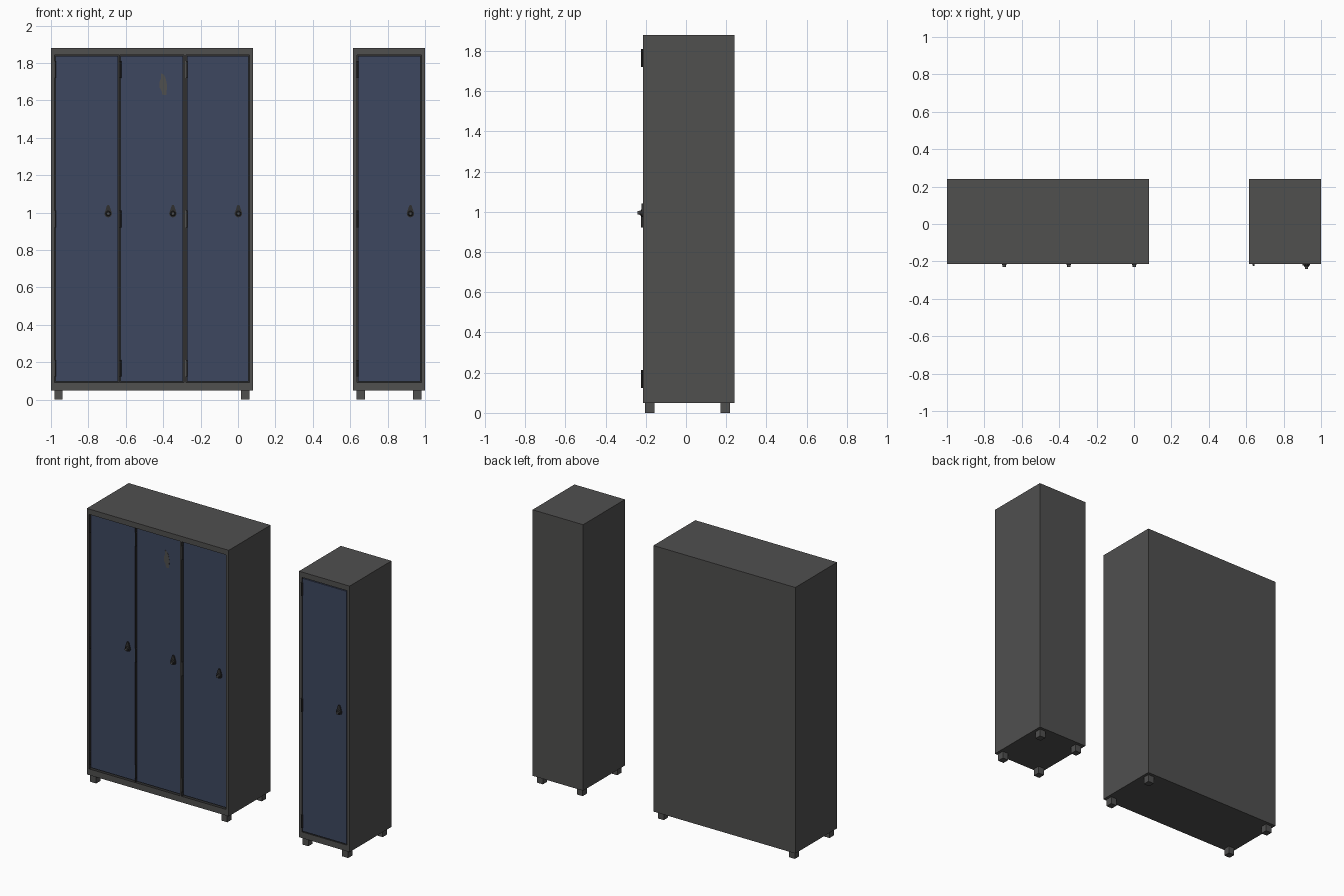
import bpy, bmesh, math
from mathutils import Matrix, Vector

if "Cube" in bpy.data.objects:
    bpy.data.objects.remove(bpy.data.objects["Cube"])


def material(name, rgb):
    m = bpy.data.materials.new(name)
    m.diffuse_color = (*rgb, 1)
    m.use_nodes = True
    m.node_tree.nodes["Principled BSDF"].inputs["Base Color"].default_value = m.diffuse_color
    return m


GREY = material("grey steel", (0.080, 0.079, 0.078))
BLUE = material("blue door paint", (0.048, 0.064, 0.116))
DARK = material("dark metal", (0.030, 0.030, 0.030))

FRONT, BACK = -0.215, 0.24
Z0, Z1 = 0.05, 1.88            # cabinet body
DZ0, DZ1 = 0.098, 1.837        # doors
GAP = 0.006


def finish(name, bm, *mats):
    bmesh.ops.recalc_face_normals(bm, faces=bm.faces[:])
    me = bpy.data.meshes.new(name)
    bm.to_mesh(me)
    bm.free()
    ob = bpy.data.objects.new(name, me)
    bpy.context.collection.objects.link(ob)
    for m in mats:
        me.materials.append(m)
    return ob


def box_mesh(x0, x1, y0, y1, z0, z1):
    bm = bmesh.new()
    mat = Matrix.Translation(((x0 + x1) / 2, (y0 + y1) / 2, (z0 + z1) / 2)) @ \
        Matrix.Diagonal((x1 - x0, y1 - y0, z1 - z0, 1))
    bmesh.ops.create_cube(bm, size=1, matrix=mat)
    return bm


def plate(name, points, y_back, y_front, mat):
    """Extrude an x-z outline along y."""
    bm = bmesh.new()
    face = bm.faces.new([bm.verts.new((x, y_back, z)) for x, z in points])
    ext = bmesh.ops.extrude_face_region(bm, geom=[face], use_keep_orig=True)
    verts = [g for g in ext["geom"] if isinstance(g, bmesh.types.BMVert)]
    bmesh.ops.translate(bm, verts=verts, vec=(0, y_front - y_back, 0))
    return finish(name, bm, mat)


def cylinder(name, loc, r1, r2, depth, mat, along_y=False, sides=16):
    bm = bmesh.new()
    rot = Matrix.Rotation(math.pi / 2, 4, 'X') if along_y else Matrix()
    bmesh.ops.create_cone(bm, cap_ends=True, segments=sides, radius1=r1, radius2=r2,
                          depth=depth, matrix=Matrix.Translation(loc) @ rot)
    ob = finish(name, bm, mat)
    bpy.context.view_layer.objects.active = ob
    ob.select_set(True)
    bpy.ops.object.shade_smooth_by_angle()
    ob.select_set(False)
    return ob


def cabinet_body(name, x0, x1, doors):
    """Box with one recessed opening per door."""
    bm = box_mesh(x0, x1, FRONT, BACK, Z0, Z1)
    spans = [(a - GAP, b + GAP) for a, b in doors]
    cuts = [(Vector((x, 0, 0)), Vector((1, 0, 0))) for s in spans for x in s]
    cuts += [(Vector((0, 0, z)), Vector((0, 0, 1))) for z in (DZ0 - GAP, DZ1 + GAP)]
    for co, no in cuts:
        bmesh.ops.bisect_plane(bm, geom=bm.verts[:] + bm.edges[:] + bm.faces[:],
                               plane_co=co, plane_no=no)
    bm.normal_update()
    for f in list(bm.faces):
        c = f.calc_center_median()
        if abs(c.y - FRONT) < 1e-4 and DZ0 < c.z < DZ1 and any(a < c.x < b for a, b in spans):
            ext = bmesh.ops.extrude_face_region(bm, geom=[f])
            verts = [g for g in ext["geom"] if isinstance(g, bmesh.types.BMVert)]
            bmesh.ops.translate(bm, verts=verts, vec=(0, 0.03, 0))
            if f.is_valid:
                bm.faces.remove(f)
    for f in bm.faces:      # recess is dark
        c = f.calc_center_median()
        f.material_index = int(FRONT + 0.001 < c.y < FRONT + 0.031)
    bmesh.ops.dissolve_limit(bm, angle_limit=0.01, verts=bm.verts[:], edges=bm.edges[:],
                             delimit={'MATERIAL'})
    finish(name, bm, GREY, DARK)


def handle(name, x, y):
    """Teardrop back plate, collar and turning knob."""
    zc, r = 0.995, 0.020
    pts = [(x + r * math.cos(a), zc + r * math.sin(a))
           for a in [math.radians(150 + 240 * i / 14) for i in range(15)]]
    pts += [(x + 0.008, 1.034), (x + 0.004, 1.041), (x - 0.004, 1.041), (x - 0.008, 1.034)]
    plate(name + "_plate", pts, y + 0.002, y - 0.008, DARK)
    cylinder(name + "_collar", (x, y - 0.012, zc), 0.014, 0.011, 0.010, DARK, True)
    cylinder(name + "_knob", (x, y - 0.021, zc), 0.009, 0.009, 0.010, GREY, True)


def locker(name, x0, x1, doors, door_y):
    cabinet_body(name + "_body", x0, x1, doors)
    # feet
    for i, fx in enumerate((x0 + 0.018, x1 - 0.064)):
        for j, fy in enumerate((-0.204, 0.172)):
            finish(f"{name}_foot_{i}{j}",
                   box_mesh(fx, fx + 0.045, fy, fy + 0.047, 0, Z0 + 0.002), GREY)
    # doors with hinges and handles
    for i, (a, b) in enumerate(doors):
        finish(f"{name}_door_{i}", box_mesh(a, b, door_y, door_y + 0.02, DZ0, DZ1), BLUE)
        for j, hz in enumerate((0.168, 0.967, 1.765)):
            cylinder(f"{name}_hinge_{i}{j}", (a - 0.003, door_y - 0.005, hz),
                     0.006, 0.006, 0.09, DARK, sides=12)
        handle(f"{name}_handle_{i}", b - 0.053, door_y)


locker("triple_locker", -1.0, 0.08,
       [(-0.976, -0.641), (-0.627, -0.295), (-0.273, 0.055)], -0.203)
locker("single_locker", 0.615, 1.0, [(0.642, 0.975)], -0.214)

# worn paint patch on the middle door
plate("worn_paint_patch",
      [(-0.412, 1.745), (-0.396, 1.738), (-0.386, 1.715), (-0.379, 1.68), (-0.383, 1.63),
       (-0.404, 1.628), (-0.408, 1.65), (-0.421, 1.672), (-0.419, 1.70), (-0.411, 1.72)],
      -0.2025, -0.2045, GREY)
